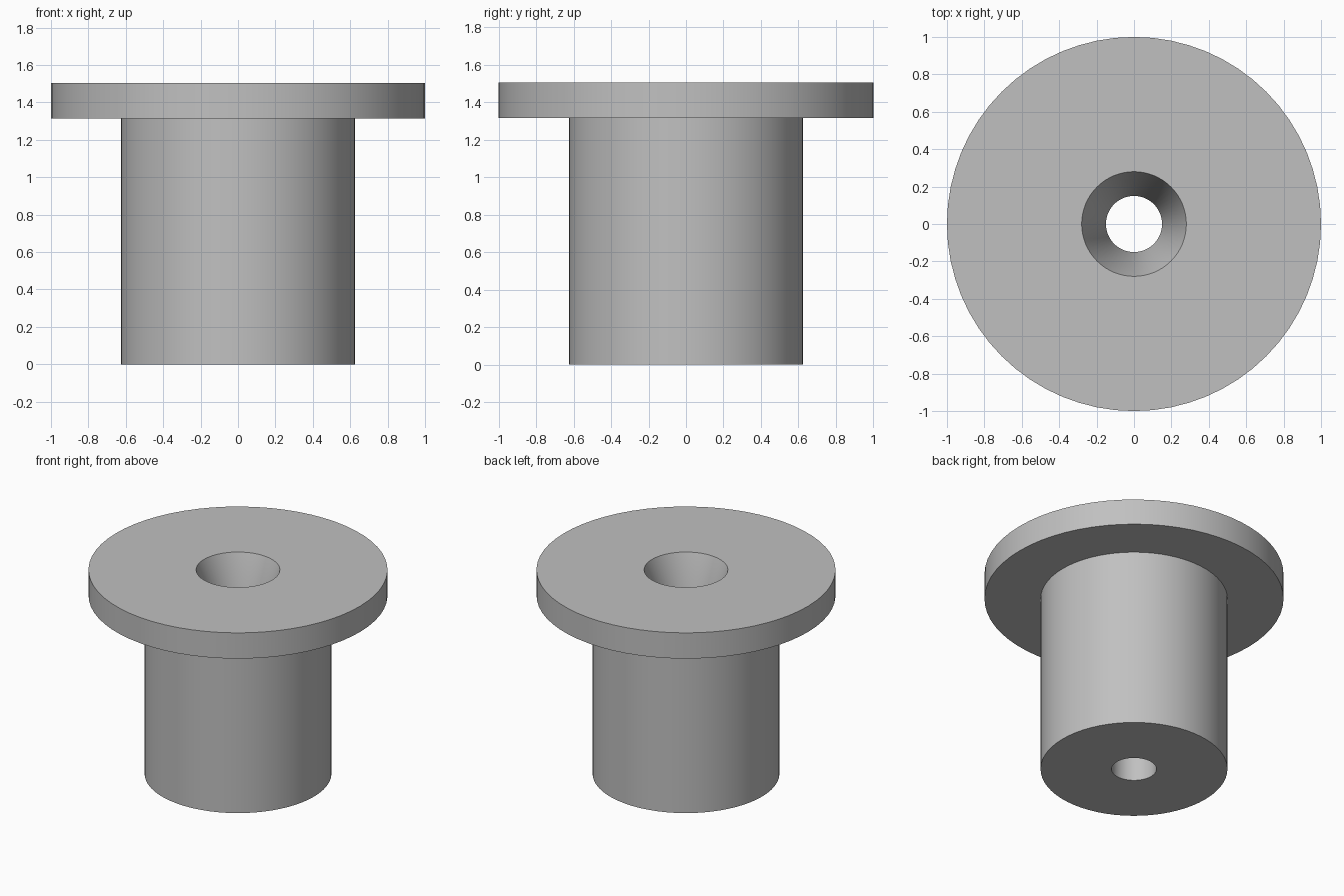
import bpy
import bmesh
import math

SEGMENTS = 64

cube = bpy.data.objects.get("Cube")
if cube:
    bpy.data.objects.remove(cube, do_unlink=True)

# Plain grey material
grey = bpy.data.materials.new("plain_grey")
grey.use_nodes = True
colour = (0.53, 0.53, 0.53, 1)
grey.diffuse_color = colour
grey.node_tree.nodes["Principled BSDF"].inputs["Base Color"].default_value = colour


def lathe(name, profile, material):
    """Revolve a closed (radius, height) profile around the z axis."""
    bm = bmesh.new()
    verts = [bm.verts.new((r, 0, z)) for r, z in profile]
    edges = [bm.edges.new((verts[i - 1], v)) for i, v in enumerate(verts)]
    bmesh.ops.spin(bm, geom=verts + edges, cent=(0, 0, 0), axis=(0, 0, 1),
                   angle=math.tau, steps=SEGMENTS, use_merge=True)
    bmesh.ops.remove_doubles(bm, verts=bm.verts, dist=0.0001)
    bmesh.ops.recalc_face_normals(bm, faces=bm.faces)
    mesh = bpy.data.meshes.new(name)
    bm.to_mesh(mesh)
    bm.free()
    mesh.materials.append(material)
    obj = bpy.data.objects.new(name, mesh)
    bpy.context.collection.objects.link(obj)
    bpy.ops.object.select_all(action="DESELECT")
    obj.select_set(True)
    bpy.context.view_layer.objects.active = obj
    bpy.ops.object.shade_smooth_by_angle(angle=math.radians(30))
    return obj


# Barrel with a wide flange on top and a countersunk through hole
bore, sink, barrel, flange = 0.15, 0.28, 0.625, 1.0
underside, top, sink_depth = 1.315, 1.505, 0.38
lathe("flanged_bushing", [
    (bore, 0), (barrel, 0), (barrel, underside), (flange, underside),
    (flange, top), (sink, top), (bore, top - sink_depth),
], grey)
